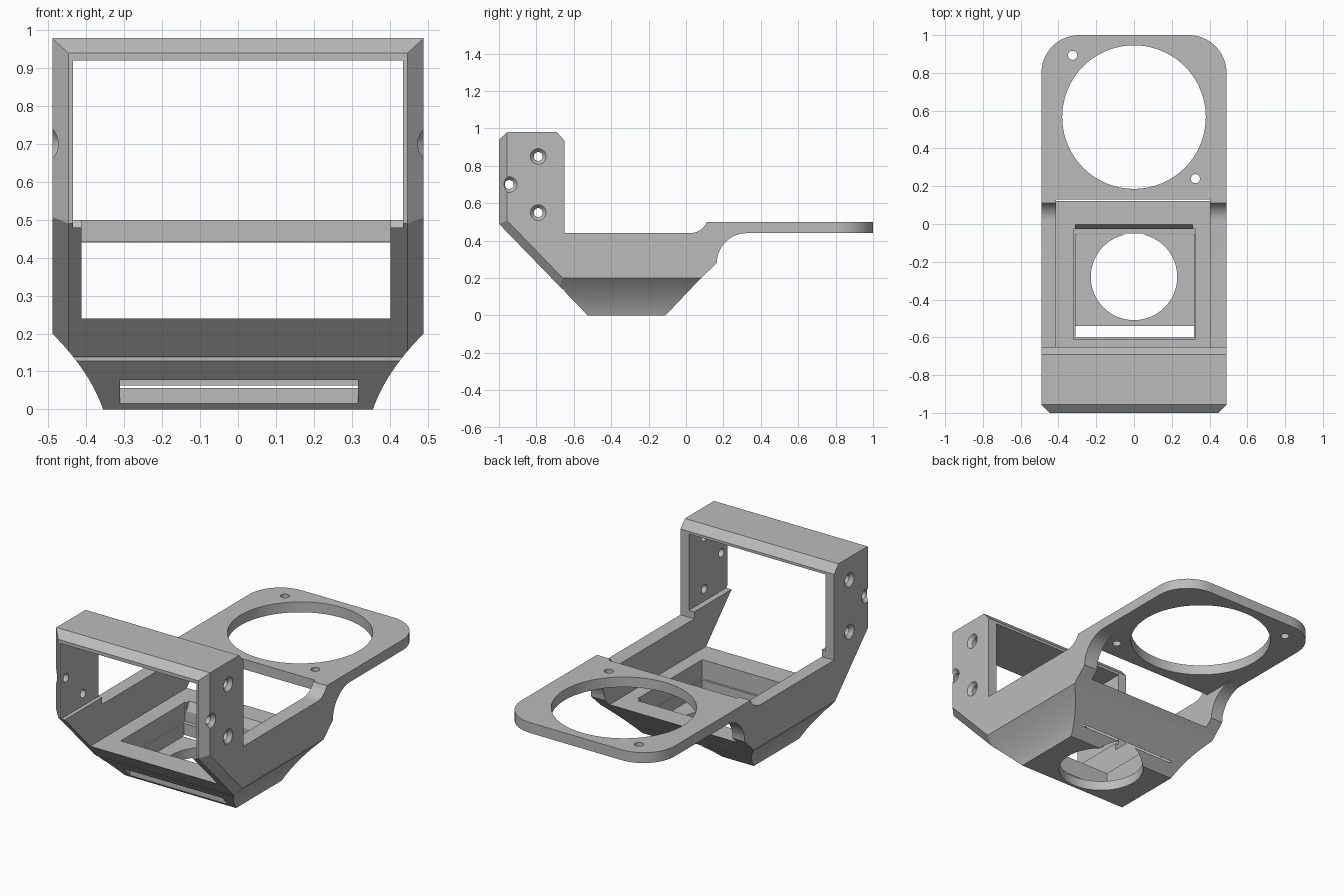
import bpy, bmesh, math

cube = bpy.data.objects.get("Cube")
if cube:
    bpy.data.objects.remove(cube, do_unlink=True)

grey = bpy.data.materials.new("light_grey")
grey.use_nodes = True
colour = (0.5, 0.5, 0.5, 1)
grey.diffuse_color = colour
for node in grey.node_tree.nodes:
    if node.type == 'BSDF_PRINCIPLED':
        node.inputs["Base Color"].default_value = colour


def arc(cx, cy, r, a0, a1, n=14):
    angles = [math.radians(a0 + (a1 - a0) * i / n) for i in range(n + 1)]
    return [(cx + r * math.cos(a), cy + r * math.sin(a)) for a in angles]


def circle(cx, cy, r, n=64):
    return arc(cx, cy, r, 0, 360, n)[:-1]


def rect(a0, a1, b0, b1):
    return [(a0, b0), (a1, b0), (a1, b1), (a0, b1)]


def loft(bm, axis, sections):
    """Bridge matching outlines placed along one axis, capped at both ends."""
    place = {'x': lambda p, d: (d, p[0], p[1]),
             'y': lambda p, d: (p[0], d, p[1]),
             'z': lambda p, d: (p[0], p[1], d)}[axis]
    rings = [[bm.verts.new(place(p, d)) for p in pts] for d, pts in sections]
    n = len(rings[0])
    for low, high in zip(rings, rings[1:]):
        for i in range(n):
            j = (i + 1) % n
            bm.faces.new((low[i], low[j], high[j], high[i]))
    bm.faces.new(rings[0])
    bm.faces.new(rings[-1])
    bmesh.ops.recalc_face_normals(bm, faces=bm.faces[:])


def make_object(name, bm):
    mesh = bpy.data.meshes.new(name)
    bm.to_mesh(mesh)
    bm.free()
    ob = bpy.data.objects.new(name, mesh)
    bpy.context.collection.objects.link(ob)
    return ob


# Side profile of the whole bracket, extruded across its width
W = 0.49
profile = [(-1, 0.94), (-1, 0.49), (-0.525, 0), (-0.11, 0), (0.08, 0.2), (0.165, 0.28)]
profile += arc(0.325, 0.28, 0.16, 180, 90)[1:]
profile += [(1, 0.44), (1, 0.5)]
profile += arc(0.02, 0.54, 0.1, -24, -90)
profile += [(-0.65, 0.44), (-0.65, 0.935), (-0.69, 0.98), (-0.955, 0.98)]
bm = bmesh.new()
loft(bm, 'x', [(-W, profile), (W, profile)])

# Chamfer the outer front edges, down the front and along the slope
front = []
for e in bm.edges:
    a, b = (v.co for v in e.verts)
    on_front = all(c.y < -0.5 and c.z < 0.95 and (c.y < -0.99 or c.z < 0.01) for c in (a, b))
    if abs(a.x - b.x) < 0.01 and on_front:
        front.append(e)
bmesh.ops.bevel(bm, geom=front, offset=0.043, offset_type='OFFSET', segments=1,
                profile=0.5, affect='EDGES', clamp_overlap=False)
bracket = make_object("bracket_body", bm)


def cut(axis, *sections):
    bm = bmesh.new()
    loft(bm, axis, sections)
    cutter = make_object("cutter", bm)
    cutter.hide_render = True
    mod = bracket.modifiers.new("cut", 'BOOLEAN')
    mod.operation = 'DIFFERENCE'
    mod.solver = 'EXACT'
    mod.object = cutter
    graph = bpy.context.evaluated_depsgraph_get()
    result = bpy.data.meshes.new_from_object(bracket.evaluated_get(graph))
    bracket.modifiers.clear()
    bracket.data = result
    bpy.data.objects.remove(cutter, do_unlink=True)


def prism(axis, pts, lo, hi):
    cut(axis, (lo, pts), (hi, pts))


# Open channel between the side walls, running under the ring plate
channel = [(-1.1, 0.24), (0.34, 0.24), (0.34, 0.441), (0.13, 0.441), (0.13, 0.6), (-1.1, 0.6)]
prism('x', channel, -0.413, 0.402)

# Upright frame window
prism('y', rect(-0.436, 0.436, 0.48, 0.92), -1.1, -0.55)

# Concave lower flanks and rounded plate corners
for s in (-1, 1):
    flank = []
    for i in range(13):
        t = i / 12
        x = (1 - t) ** 2 * 0.491 + 2 * t * (1 - t) * 0.39 + t * t * 0.356
        z = (1 - t) ** 2 * 0.201 + 2 * t * (1 - t) * 0.10
        flank.append((s * x, z))
    flank += [(s * 0.356, -0.1), (s * 0.6, -0.1), (s * 0.6, 0.201)]
    prism('y', flank, -1.1, 0.4)
    corner = [(s * x, y) for x, y in arc(0.29, 0.8, 0.2, 0, 90)]
    prism('z', corner + [(s * 0.29, 1.1), (s * 0.6, 1.1), (s * 0.6, 0.8)], 0.3, 0.6)

# Stepped tray pocket, front slot and rear notch
prism('z', rect(-0.32, 0.325, -0.612, -0.026), 0.13, 0.3)
prism('z', rect(-0.311, 0.317, -0.6, -0.05), 0.056, 0.3)
prism('z', rect(-0.311, 0.317, -0.6, -0.54), -0.1, 0.2)
prism('x', [(-0.04, 0.19), (-0.026, 0.19), (0, 0.245), (-0.04, 0.245)], -0.31, 0.31)

# Shallow groove across the front slope
prism('x', rect(-0.75, -0.649, 0.126, 0.138), -0.6, 0.6)

# Round openings in the tray floor and ring plate
prism('z', circle(0, -0.28, 0.229), -0.1, 0.2)
prism('z', circle(0, 0.566, 0.38, 96), 0.3, 0.6)
for x, y in ((-0.325, 0.893), (0.325, 0.24)):
    prism('z', circle(x, y, 0.024, 24), 0.3, 0.6)

# Countersunk screw holes in both frame sides
for s in (-1, 1):
    for y, z in ((-0.79, 0.85), (-0.945, 0.7), (-0.79, 0.55)):
        wide, narrow = circle(y, z, 0.043, 28), circle(y, z, 0.024, 28)
        cut('x', (s * 0.4, narrow), (s * 0.47, narrow), (s * 0.491, wide), (s * 0.55, wide))

# Finish
bracket.data.materials.clear()
bracket.data.materials.append(grey)
for p in bracket.data.polygons:
    p.material_index = 0
bpy.ops.object.select_all(action='DESELECT')
bracket.select_set(True)
bpy.context.view_layer.objects.active = bracket
bpy.ops.object.shade_smooth_by_angle(angle=math.radians(25))
